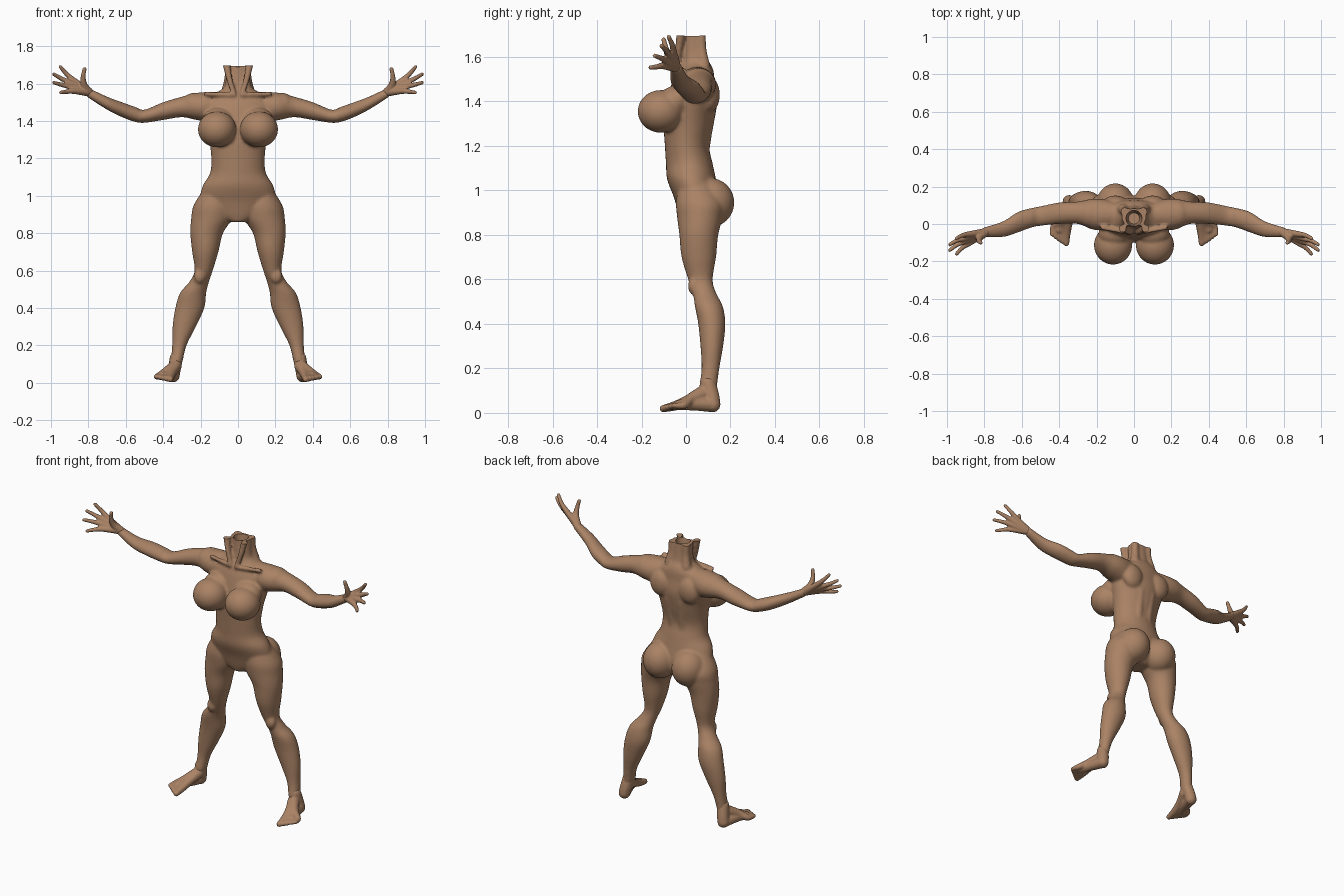
import bpy, bmesh
from math import cos, sin, pi
from mathutils import Vector, Matrix

cube = bpy.data.objects.get("Cube")
if cube:
    bpy.data.objects.remove(cube, do_unlink=True)

skin = bpy.data.materials.new("warm brown skin")
skin.use_nodes = True
tone = (0.40, 0.225, 0.13, 1)
skin.diffuse_color = tone
skin.node_tree.nodes["Principled BSDF"].inputs["Base Color"].default_value = tone


def spline(rows, steps):
    """Smoothly interpolate rows of numbers with a Catmull-Rom curve."""
    pts = [Vector(r) for r in rows]
    out = []
    for i in range(len(pts) - 1):
        a, b, c, d = pts[max(i - 1, 0)], pts[i], pts[i + 1], pts[min(i + 2, len(pts) - 1)]
        for s in range(steps):
            t = s / steps
            out.append(b + (c - a) * (t / 2) + (a * 2 - b * 5 + c * 4 - d) * (t * t / 2)
                       + (b * 3 - a - c * 3 + d) * (t ** 3 / 2))
    return out + [pts[-1]]


def loft(bm, rows, axis="z", steps=6, sides=32):
    """Skin oval sections; each row is a station then two low/high spans."""
    rings = []
    for station, u0, u1, v0, v1 in spline(rows, steps):
        ring = []
        for k in range(sides):
            angle = 2 * pi * k / sides
            u = (u0 + u1) / 2 + (u1 - u0) / 2 * cos(angle)
            v = (v0 + v1) / 2 + (v1 - v0) / 2 * sin(angle)
            ring.append(bm.verts.new((u, v, station) if axis == "z" else (station, u, v)))
        rings.append(ring)
    for low, high in zip(rings, rings[1:]):
        for k in range(sides):
            n = (k + 1) % sides
            bm.faces.new((low[k], low[n], high[n], high[k]))
    bm.faces.new(rings[0][::-1])
    bm.faces.new(rings[-1])


def ball(bm, centre, size, detail=4):
    bmesh.ops.create_icosphere(bm, subdivisions=detail, radius=1,
                               matrix=Matrix.LocRotScale(Vector(centre), None, Vector(size)))


def chain(bm, *rows):
    """Round tapering strand through (x, y, z, radius) rows."""
    for x, y, z, r in spline(rows, 14):
        ball(bm, (x, y, z), (r, r, r), 2)


def to_object(name, bm):
    bmesh.ops.recalc_face_normals(bm, faces=bm.faces)
    mesh = bpy.data.meshes.new(name)
    bm.to_mesh(mesh)
    bm.free()
    obj = bpy.data.objects.new(name, mesh)
    bpy.context.collection.objects.link(obj)
    return obj


def finish(name, bm, voxel, relax, cutter=None):
    """Mirror the half, fuse it into one skin, relax it and shade it."""
    obj = to_object(name, bm)
    mirror = obj.modifiers.new("mirror", "MIRROR")
    mirror.use_mirror_merge = False
    remesh = obj.modifiers.new("fuse", "REMESH")
    remesh.mode = "VOXEL"
    remesh.voxel_size = voxel
    smooth = obj.modifiers.new("relax", "SMOOTH")
    smooth.iterations = relax
    if cutter:
        cut = obj.modifiers.new("cut", "BOOLEAN")
        cut.operation = "DIFFERENCE"
        cut.solver = "EXACT"
        cut.object = cutter
    graph = bpy.context.evaluated_depsgraph_get()
    baked = bpy.data.meshes.new_from_object(obj.evaluated_get(graph))
    obj.modifiers.clear()
    obj.data = baked
    baked.materials.clear()
    baked.materials.append(skin)
    bpy.ops.object.select_all(action="DESELECT")
    obj.select_set(True)
    bpy.context.view_layer.objects.active = obj
    bpy.ops.object.shade_smooth_by_angle(angle=pi / 4)


# Torso and neck: height, half width, front, back
body = bmesh.new()
torso = [(.86, .05, -.02, .10), (.90, .14, -.035, .14), (.97, .20, -.055, .15),
         (1.05, .19, -.085, .135), (1.12, .15, -.09, .12), (1.2, .143, -.095, .105),
         (1.3, .155, -.1, .125), (1.4, .18, -.085, .14), (1.48, .19, -.065, .13),
         (1.53, .16, -.045, .125), (1.56, .1, -.03, .115), (1.6, .068, -.02, .095),
         (1.72, .065, -.01, .08)]
loft(body, [(z, -w, w, front, back) for z, w, front, back in torso])

# Leg: height, inner, outer, front, back
loft(body, [(1.04, .05, .18, -.03, .11), (.95, .02, .237, -.045, .17),
            (.88, .03, .25, -.04, .165), (.8, .08, .255, -.03, .145),
            (.7, .105, .245, -.02, .135), (.6, .135, .232, .01, .12),
            (.54, .155, .26, .03, .135), (.48, .17, .31, .04, .165),
            (.4, .18, .335, .055, .177), (.3, .225, .35, .065, .167),
            (.2, .275, .352, .07, .15), (.12, .295, .36, .06, .14), (.06, .31, .37, .06, .14)])

# Arm: distance out, front, back, bottom, top
loft(body, [(.06, 0, .1, 1.46, 1.555), (.15, -.03, .13, 1.40, 1.555),
            (.22, -.03, .135, 1.405, 1.55), (.3, 0, .12, 1.42, 1.53),
            (.4, 0, .115, 1.405, 1.5), (.5, -.01, .095, 1.39, 1.46),
            (.55, -.02, .085, 1.395, 1.475), (.62, -.045, .065, 1.42, 1.5),
            (.7, -.07, .015, 1.46, 1.53), (.81, -.07, -.02, 1.53, 1.582)], axis="x")

# Rounded masses: chest, hips, shoulder, shoulder blade, kneecap
ball(body, (.112, -.113, 1.355), (.102, .104, .096))
ball(body, (.105, -.05, 1.40), (.085, .07, .07))
ball(body, (.1, .11, .945), (.1, .107, .11))
ball(body, (.23, .055, 1.485), (.075, .075, .066))
ball(body, (.1, .105, 1.43), (.07, .047, .08))
ball(body, (.205, .035, .57), (.032, .026, .04))

# Strands: collarbone, front and rear neck muscles, back columns
chain(body, (.02, -.05, 1.54, .012), (.17, -.02, 1.545, .013))
chain(body, (.022, -.045, 1.545, .014), (.045, -.035, 1.62, .017), (.066, -.022, 1.72, .022))
chain(body, (.06, .08, 1.56, .03), (.05, .07, 1.63, .024), (.05, .066, 1.72, .022))
chain(body, (.035, .085, 1.08, .03), (.035, .078, 1.18, .03), (.04, .105, 1.35, .03))

# Stepped cutter that trims the neck flat and hollows it
tool = bmesh.new()
loft(tool, [(z, -r, r, .03 - r, .03 + r) for z, r in
            ((1.61, .03), (1.695, .043), (1.696, .3), (1.9, .3))], steps=1)
cutter = to_object("neck_cutter", tool)
cutter.hide_render = True
finish("body", body, .008, 5, cutter)
bpy.data.objects.remove(cutter, do_unlink=True)

# Hands: each finger runs wrist, knuckle, joint, tip
hands = bmesh.new()
wrist = (.795, -.045, 1.553, .024)
fingers = [((.885, -.055, 1.622), (.95, -.078, 1.69)), ((.9, -.075, 1.605), (.985, -.11, 1.65)),
           ((.897, -.09, 1.583), (.985, -.14, 1.605)), ((.88, -.102, 1.56), (.948, -.16, 1.552))]
for knuckle, tip in fingers:
    joint = Vector(knuckle).lerp(Vector(tip), .5) + Vector((.004, .004, 0))
    chain(hands, wrist, (*knuckle, .016), (*joint, .0125), (*tip, .01))
chain(hands, wrist, (.823, -.07, 1.59, .02), (.828, -.09, 1.635, .014), (.82, -.1, 1.678, .011))
finish("hands", hands, .005, 2)

# Feet: heel, ankle, then five toes fanned from the instep
feet = bmesh.new()
chain(feet, (.33, .10, .13, .037), (.34, .115, .075, .036), (.347, .12, .037, .036))
chain(feet, (.347, .12, .036, .034), (.375, .03, .04, .03), (.40, -.03, .036, .024))
for i in range(5):
    t = i / 4
    ball_joint = Vector((.36, -.05, .032)).lerp(Vector((.428, -.01, .035)), t)
    tip = Vector((.362, -.103, .019)).lerp(Vector((.44, -.055, .033)), t)
    chain(feet, (.335, .08, .09, .036), (.35 + .03 * t, .02, .06, .027),
          (*ball_joint, .022 - .004 * t), (*tip, .017 - .005 * t))
finish("feet", feet, .006, 3)
